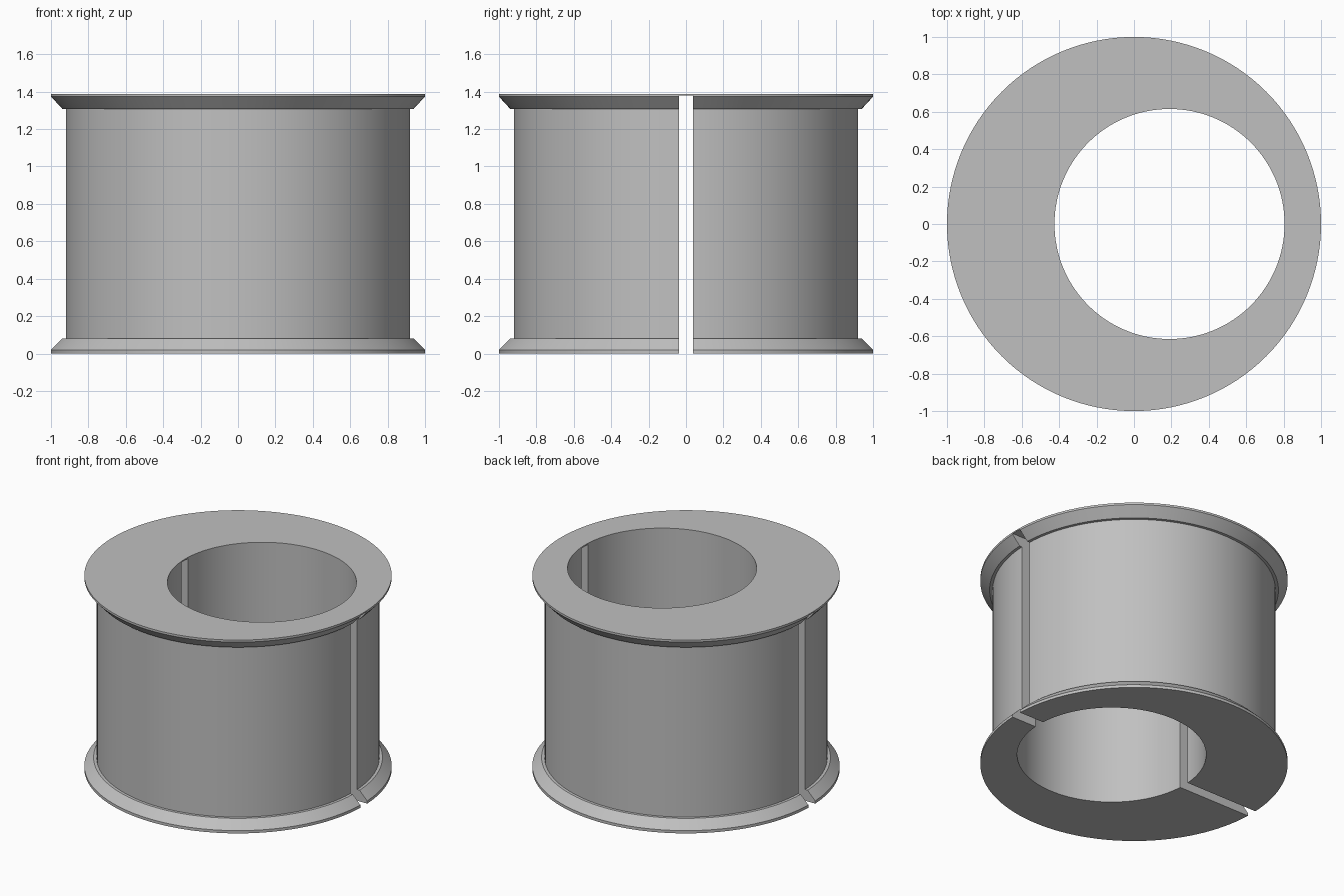
import bpy, bmesh, math

cube = bpy.data.objects.get("Cube")
if cube:
    bpy.data.objects.remove(cube, do_unlink=True)

SEGMENTS = 128
HEIGHT = 1.388
SKIN = 0.009          # thin web left above the slot

grey = bpy.data.materials.new("plain_grey")
grey.use_nodes = True
colour = (0.53, 0.53, 0.53, 1)
grey.diffuse_color = colour
grey.node_tree.nodes["Principled BSDF"].inputs["Base Color"].default_value = colour


def lathe(name, profile, cx=0.0):
    """Closed solid turned from (radius, height) points, bottom to top."""
    bm = bmesh.new()
    rings = []
    for r, z in profile:
        angles = [2 * math.pi * i / SEGMENTS for i in range(SEGMENTS)]
        rings.append([bm.verts.new((cx + r * math.cos(a), r * math.sin(a), z)) for a in angles])
    for low, high in zip(rings, rings[1:]):
        for i in range(SEGMENTS):
            j = (i + 1) % SEGMENTS
            bm.faces.new((low[i], low[j], high[j], high[i]))
    bm.faces.new(rings[0][::-1])
    bm.faces.new(rings[-1])
    return finish(name, bm)


def box(name, size, centre):
    bm = bmesh.new()
    bmesh.ops.create_cube(bm, size=1)
    bmesh.ops.scale(bm, vec=size, verts=bm.verts)
    bmesh.ops.translate(bm, vec=centre, verts=bm.verts)
    return finish(name, bm)


def finish(name, bm):
    bmesh.ops.recalc_face_normals(bm, faces=bm.faces)
    mesh = bpy.data.meshes.new(name)
    bm.to_mesh(mesh)
    bm.free()
    mesh.materials.append(grey)
    obj = bpy.data.objects.new(name, mesh)
    bpy.context.collection.objects.link(obj)
    return obj


# Flanged bushing: bevelled rim at each end of a straight barrel
bushing = lathe("flanged_bushing", [
    (1, 0), (1, 0.02), (0.94, 0.08), (0.92, 0.08),
    (0.92, HEIGHT - 0.08), (0.94, HEIGHT - 0.08), (1, HEIGHT - 0.015), (1, HEIGHT)])

# Off-centre bore, and a slot through both walls that stops below the top face
bore = lathe("bore_cutter", [(0.615, -0.2), (0.615, HEIGHT + 0.2)], cx=0.19)
slot_top = HEIGHT - SKIN
slot = box("slot_cutter", (2.4, 0.076, slot_top + 0.2), (0, 0, (slot_top - 0.2) / 2))

bpy.ops.object.select_all(action='DESELECT')
bushing.select_set(True)
bpy.context.view_layer.objects.active = bushing
for cutter in (bore, slot):
    cutter.hide_render = True
    mod = bushing.modifiers.new(cutter.name, 'BOOLEAN')
    mod.operation = 'DIFFERENCE'
    mod.solver = 'EXACT'
    mod.object = cutter
    bpy.ops.object.modifier_apply(modifier=mod.name)
    bpy.data.objects.remove(cutter, do_unlink=True)

bpy.ops.object.shade_smooth_by_angle(angle=math.radians(25))
